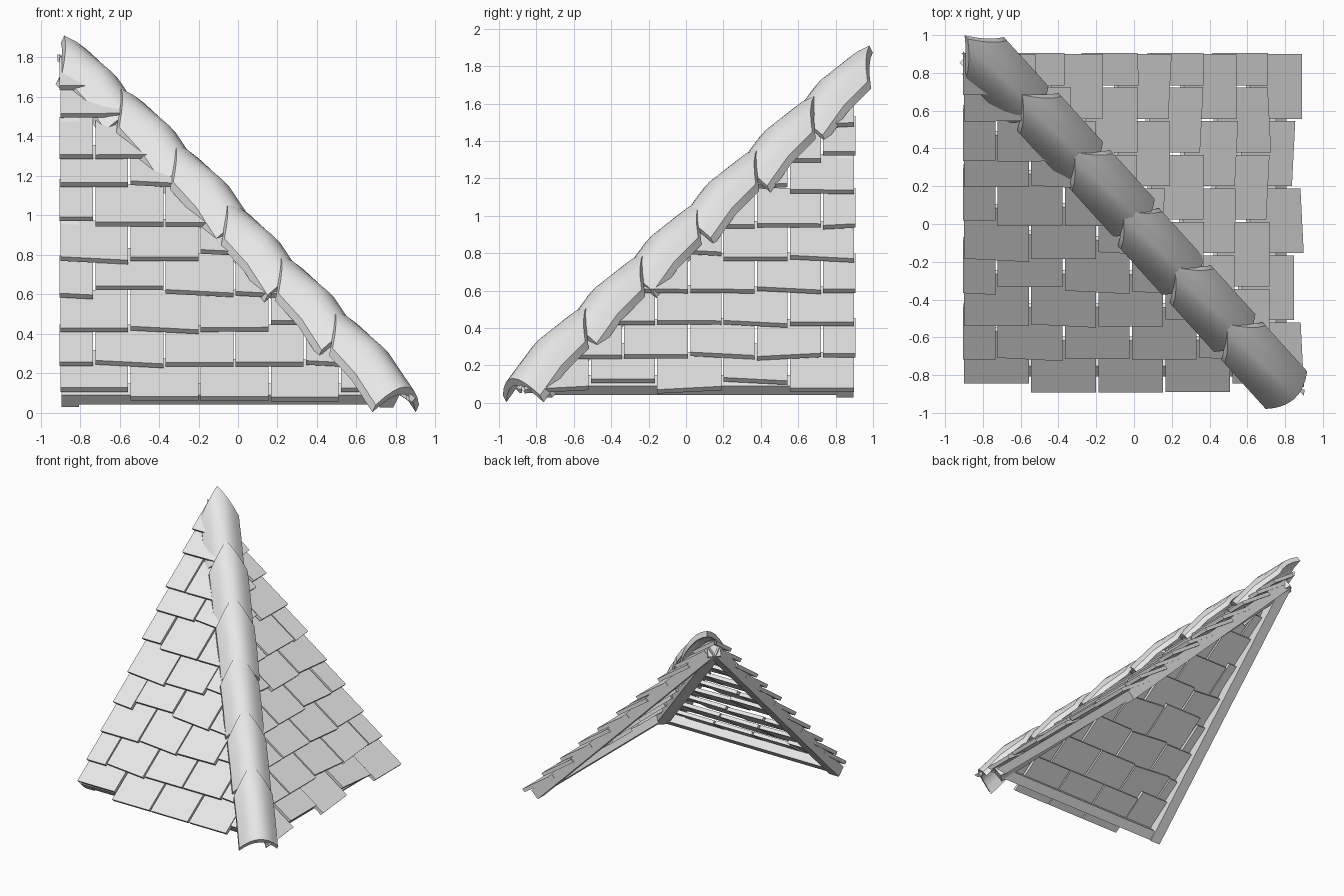
import bpy, bmesh, math, random
from mathutils import Vector, Matrix

random.seed(7)
cube = bpy.data.objects.get("Cube")
if cube:
    bpy.data.objects.remove(cube, do_unlink=True)

GREY = (0.8, 0.8, 0.8, 1.0)
mat = bpy.data.materials.new("plain grey")
mat.use_nodes = True
mat.diffuse_color = GREY
mat.node_tree.nodes["Principled BSDF"].inputs["Base Color"].default_value = GREY

# Swaps the front slope onto the right slope, across the hip
SWAP = Matrix(((0, -1, 0, 0), (-1, 0, 0, 0), (0, 0, 1, 0), (0, 0, 0, 1)))
UP_SLOPE = Vector((0, 1, 1)).normalized()
OUT = Vector((0, -1, 1)).normalized()
EAVE = Vector((0, -0.865, 0.055))
PITCH, WIDTH, SIDE = 0.2475, 0.355, -0.905


def finish(bm, name):
    bmesh.ops.recalc_face_normals(bm, faces=bm.faces)
    mesh = bpy.data.meshes.new(name)
    bm.to_mesh(mesh)
    bm.free()
    mesh.materials.append(mat)
    obj = bpy.data.objects.new(name, mesh)
    bpy.context.collection.objects.link(obj)
    return obj


def clip(bm, point, normal):
    geom = bm.verts[:] + bm.edges[:] + bm.faces[:]
    bmesh.ops.bisect_plane(bm, geom=geom, plane_co=point, plane_no=normal,
                           clear_outer=True, dist=1e-5)
    bmesh.ops.holes_fill(bm, edges=[e for e in bm.edges if e.is_boundary])


def shingles(name, matrix):
    bm = bmesh.new()
    for row in range(10):
        start = SIDE - (WIDTH / 2 if row % 2 else 0)
        for col in range(6):
            x0 = start + col * WIDTH
            drop = random.choice((0, 0, 0.01, 0.05)) if row else random.choice((0, 0.065))
            turn = random.choice((0, 0, 0, 0.01, -0.07, 0.07))
            low = row * PITCH + drop
            lift = random.uniform(0, 0.006)
            # Wedge-tilted slab: the lower edge stands proud of the row below
            box = bmesh.ops.create_cube(bm, size=1)["verts"]
            for v in box:
                u, s, k = v.co.x, v.co.y + 0.5, v.co.z + 0.5
                x = x0 + WIDTH / 2 + u * (WIDTH - 0.012)
                along = low + s * 0.33 + turn * u * WIDTH
                v.co = (EAVE + Vector((x, 0, 0)) + UP_SLOPE * along
                        + OUT * (0.005 + lift + k * 0.03 - s * 0.06))
    clip(bm, (0.01, 0, 0), (1, 1, 0))
    clip(bm, (SIDE, 0, 0), (-1, 0, 0))
    clip(bm, (0, 0.925, 0), (0, 1, 0))
    bm.transform(matrix)
    return finish(bm, name)


def beam(name, start, end, normal, width, height, matrix=Matrix()):
    start, end = Vector(start), Vector(end)
    d = (end - start).normalized()
    n = Vector(normal).normalized()
    w = d.cross(n)
    bm = bmesh.new()
    for v in bmesh.ops.create_cube(bm, size=1)["verts"]:
        c = v.co.copy()
        v.co = (start + end) / 2 + d * c.x * (end - start).length + w * c.y * width + n * c.z * height
    bm.transform(matrix)
    return finish(bm, name)


# Both roof slopes with their frames
for side, matrix in (("front", Matrix()), ("right", SWAP)):
    shingles(side + "_shingles", matrix)
    beam(side + "_rake_beam", (-0.85, -0.78, 0.06), (-0.85, 0.86, 1.70), OUT, 0.09, 0.085, matrix)
    beam(side + "_eave_beam", (-0.85, -0.755, 0.095), (0.75, -0.755, 0.095), OUT, 0.08, 0.07, matrix)
beam("hip_beam", (0.77, -0.77, 0.065), (-0.87, 0.87, 1.70), (1, -1, 2), 0.1, 0.09)

# Arched hip caps, pointed at the upper end and bowed along their length
axis = Vector((1.37, -1.51, -1.39))
d = axis.normalized()
lateral = Vector((1.51, 1.37, 0)).normalized()
normal = lateral.cross(d)
if normal.z < 0:
    normal.negate()
LENGTH, COLS, ROWS = 0.66, 8, 3
for i in range(6):
    tip = Vector((-0.88, 0.98, 1.91)) + axis * i / 5
    if 0 < i < 3:
        tip += lateral * 0.015 + normal * 0.01
    bm = bmesh.new()
    grid = []
    for r in range(ROWS):
        line = []
        for c in range(COLS + 1):
            u = 2 * c / COLS - 1
            head = 0.23 * abs(u)
            a = head + (LENGTH - head) * r / (ROWS - 1)
            bow = 0.045 * math.sin(math.pi * a / LENGTH) - 0.02 * a / LENGTH
            line.append(bm.verts.new(tip + d * a + lateral * 0.148 * u + normal * (bow - 0.11 * u * u)))
        grid.append(line)
    for r in range(ROWS - 1):
        for c in range(COLS):
            bm.faces.new((grid[r][c], grid[r][c + 1], grid[r + 1][c + 1], grid[r + 1][c]))
    # Thicken downwards
    top = bm.faces[:]
    copy = bmesh.ops.extrude_face_region(bm, geom=top, use_keep_orig=True)["geom"]
    bmesh.ops.translate(bm, verts=[g for g in copy if isinstance(g, bmesh.types.BMVert)],
                        vec=normal * -0.045)
    cap = finish(bm, f"hip_cap_{i + 1}")
    bpy.ops.object.select_all(action="DESELECT")
    cap.select_set(True)
    bpy.context.view_layer.objects.active = cap
    bpy.ops.object.shade_smooth_by_angle(angle=math.radians(35))
